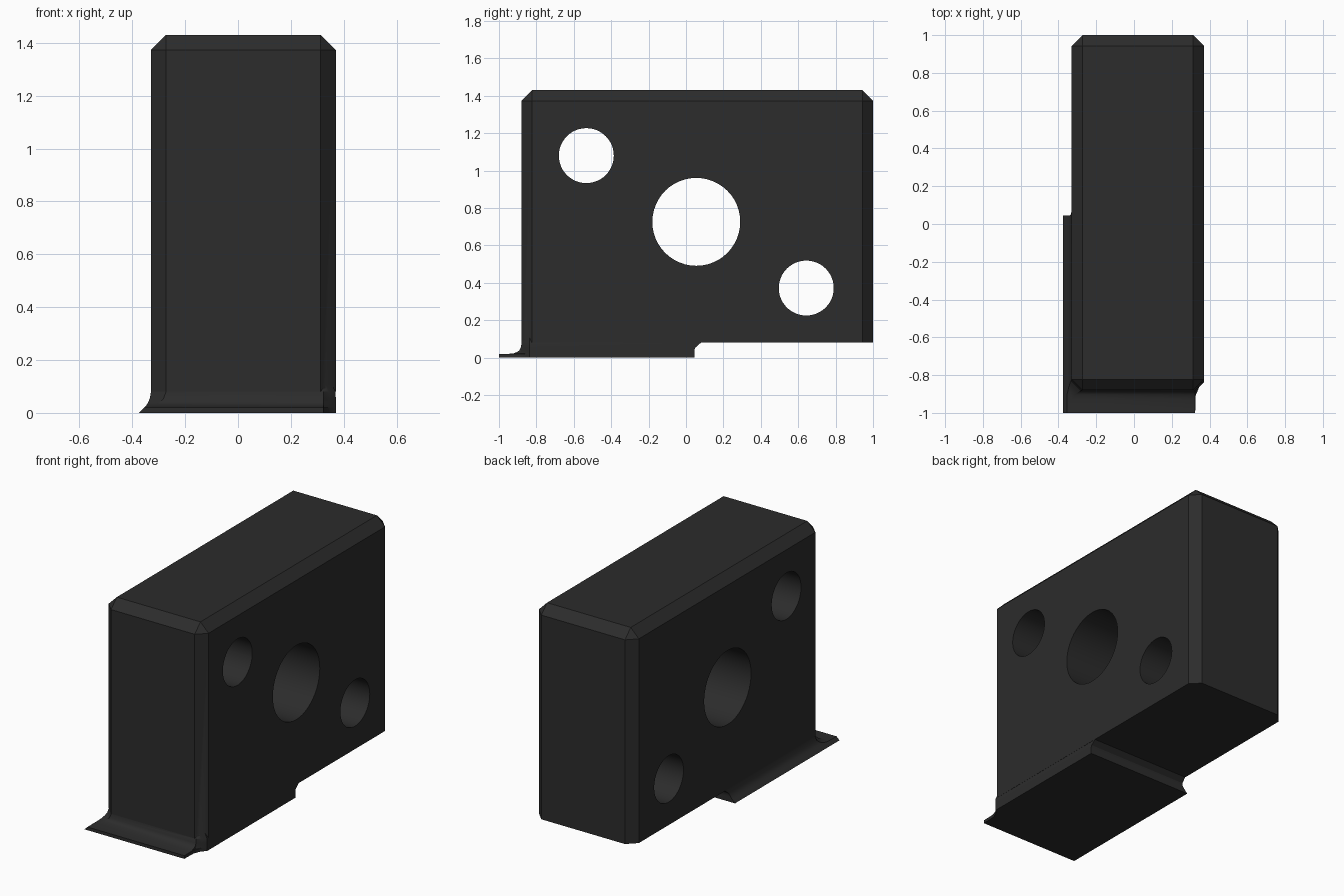
import bpy, bmesh
from math import pi, radians

if "Cube" in bpy.data.objects:
    bpy.data.objects.remove(bpy.data.objects["Cube"])

mat = bpy.data.materials.new("dark_grey")
mat.diffuse_color = (0.025, 0.025, 0.025, 1)
mat.use_nodes = True
mat.node_tree.nodes["Principled BSDF"].inputs["Base Color"].default_value = mat.diffuse_color


def add_object(name, bm):
    bmesh.ops.recalc_face_normals(bm, faces=bm.faces)
    me = bpy.data.meshes.new(name)
    bm.to_mesh(me)
    bm.free()
    me.materials.append(mat)
    ob = bpy.data.objects.new(name, me)
    bpy.context.collection.objects.link(ob)
    return ob


def boolean(target, tool, operation):
    mod = target.modifiers.new(tool.name, 'BOOLEAN')
    mod.operation, mod.object, mod.solver = operation, tool, 'EXACT'
    bpy.context.view_layer.objects.active = target
    bpy.ops.object.modifier_apply(modifier=mod.name)
    bpy.data.objects.remove(tool)


# Main block, chamfered on every edge except the underside
bm = bmesh.new()
bmesh.ops.create_cube(bm, size=1)
for v in bm.verts:
    v.co = (0.02 + 0.70 * v.co.x, 0.06 + 1.88 * v.co.y, 0.755 + 1.35 * v.co.z)
edges = [e for e in bm.edges if any(v.co.z > 0.1 for v in e.verts)]
bmesh.ops.bevel(bm, geom=edges, offset=0.057, offset_type='OFFSET',
                segments=1, affect='EDGES')
block = add_object("block", bm)

# Flared foot as stacked plan outlines: z, left flare, front flare, back y, inset
layers = [
    (0.00, 0.045, 0.120, 0.045, 0),
    (0.020, 0.025, 0.120, 0.045, 0),
    (0.021, 0.024, 0.048, 0.045, 0),
    (0.030, 0.016, 0.022, 0.045, 0),
    (0.040, 0.010, 0.010, 0.045, 0),
    (0.054, 0.004, 0.003, 0.050, 0),
    (0.080, 0.000, 0.000, 0.080, 0.001),
    (0.120, 0.000, 0.000, 0.080, 0.02),
]
bm = bmesh.new()
rings = []
for z, left, front, back, inset in layers:
    lx, rx, fy = -0.33 - left + inset, 0.37 - inset, -0.88 - front + inset
    corner = 0.057 * (1 - left / 0.045) if front < 0.1 else 0.0005
    plan = [(rx, back), (rx, -0.838), (rx - 0.024, -0.862),
            (rx - 0.044, -0.879 - front * 0.25 + inset), (rx - 0.046, fy),
            (lx + corner, fy), (lx, fy + corner), (lx, back)]
    rings.append([bm.verts.new((x, y, z)) for x, y in plan])
for low, high in zip(rings, rings[1:]):
    for i in range(len(low)):
        j = (i + 1) % len(low)
        bm.faces.new((low[i], low[j], high[j], high[i]))
bm.faces.new(rings[0])
bm.faces.new(rings[-1])
boolean(block, add_object("foot", bm), 'UNION')

# Through holes: one large bore and two small ones on a diagonal
for y, z, r in [(0.055, 0.726, 0.235), (-0.533, 1.08, 0.147), (0.643, 0.372, 0.147)]:
    bpy.ops.mesh.primitive_cylinder_add(vertices=48, radius=r, depth=2,
                                        location=(0, y, z), rotation=(0, pi / 2, 0))
    cutter = bpy.context.object
    cutter.name = "hole_cutter"
    cutter.hide_render = True
    boolean(block, cutter, 'DIFFERENCE')

bpy.ops.object.select_all(action='DESELECT')
block.select_set(True)
bpy.context.view_layer.objects.active = block
bpy.ops.object.shade_smooth_by_angle(angle=radians(25))
